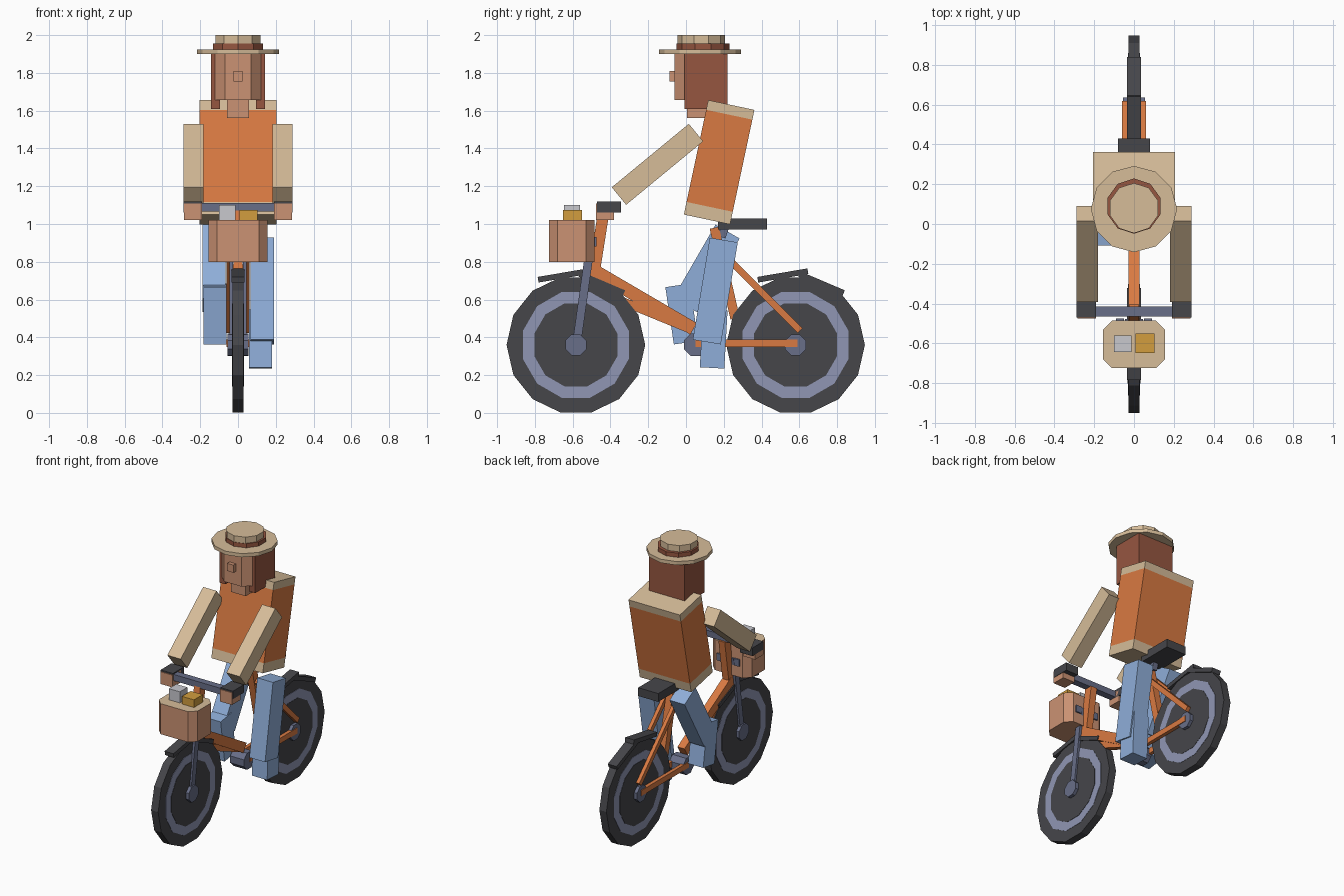
import bpy, bmesh
from math import atan2, pi
from mathutils import Matrix, Vector

default_cube = bpy.data.objects.get("Cube")
if default_cube:
    bpy.data.objects.remove(default_cube, do_unlink=True)


def material(name, r, g, b):
    """Flat material from 0-255 display values."""
    linear = [((c / 255 + 0.055) / 1.055) ** 2.4 for c in (r, g, b)] + [1]
    mat = bpy.data.materials.new(name)
    mat.use_nodes = True
    mat.diffuse_color = linear
    mat.node_tree.nodes["Principled BSDF"].inputs["Base Color"].default_value = linear
    return mat


orange = material("orange", 217, 122, 66)
tan = material("tan", 214, 188, 153)
skin = material("skin", 203, 146, 115)
brown = material("hair brown", 150, 86, 64)
denim = material("denim blue", 143, 174, 217)
steel = material("blue steel", 104, 110, 136)
rim_blue = material("rim lavender", 144, 150, 180)
rubber = material("rubber", 70, 70, 74)
silver = material("silver", 200, 200, 206)
yellow = material("yellow", 210, 158, 62)


def finish(name, bm, *mats):
    mesh = bpy.data.meshes.new(name)
    bm.to_mesh(mesh)
    bm.free()
    for mat in mats:
        mesh.materials.append(mat)
    obj = bpy.data.objects.new(name, mesh)
    bpy.context.collection.objects.link(obj)
    return obj


def cube_mesh(size, matrix):
    bm = bmesh.new()
    bmesh.ops.create_cube(bm, size=1, matrix=matrix @ Matrix.Diagonal((*size, 1)))
    return bm


def box(name, xs, ys, zs, mat, chamfer=0, top=None):
    """Box from ranges; optional chamfered upright edges and a different top colour."""
    spans = (xs, ys, zs)
    centre = Vector([(a + b) / 2 for a, b in spans])
    bm = cube_mesh([b - a for a, b in spans], Matrix.Translation(centre))
    if chamfer:
        upright = [e for e in bm.edges if abs(e.verts[0].co.z - e.verts[1].co.z) > 0.01]
        bmesh.ops.bevel(bm, geom=upright, offset=chamfer, segments=1, affect="EDGES")
    if top:
        bm.normal_update()
        for face in bm.faces:
            face.material_index = int(face.normal.z > 0.5)
        return finish(name, bm, mat, top)
    return finish(name, bm, mat)


def beam(name, x, width, start, end, depth, mat):
    """Bar between two (y, z) points."""
    a, b = Vector((x, *start)), Vector((x, *end))
    d = b - a
    matrix = Matrix.Translation((a + b) / 2) @ Matrix.Rotation(atan2(-d.y, d.z), 4, "X")
    return finish(name, cube_mesh((width, depth, d.length), matrix), mat)


def prism(name, centre, radius, sides, depth, mat, axis="X", flat=False):
    bm = bmesh.new()
    turn = Matrix.Rotation(pi / 2, 4, "Y") if axis == "X" else Matrix.Identity(4)
    spin = Matrix.Rotation(pi / sides if flat else 0, 4, "Z")
    bmesh.ops.create_cone(bm, cap_ends=True, segments=sides, radius1=radius, radius2=radius,
                          depth=depth, matrix=Matrix.Translation(centre) @ turn @ spin)
    return finish(name, bm, mat)


# Wheels
AXLE = 0.36
for end, y in (("front", -0.583), ("rear", 0.58)):
    hub = (0, y, AXLE)
    prism(end + "_tyre", hub, 0.367, 14, 0.056, rubber)
    prism(end + "_rim", hub, 0.29, 12, 0.06, rim_blue, flat=True)
    prism(end + "_wheel_disc", hub, 0.228, 12, 0.064, rubber, flat=True)
    prism(end + "_hub", hub, 0.06, 8, 0.11, steel, flat=True)
    # Mudguard: a leading and a trailing plate
    beam(end + "_mudguard_lead", 0, 0.07, (y - 0.2, 0.705), (y + 0.065, 0.75), 0.03, rubber)
    beam(end + "_mudguard_tail", 0, 0.07, (y + 0.02, 0.735), (y + 0.255, 0.635), 0.03, rubber)

# Frame
beam("main_tube", 0, 0.056, (-0.49, 0.755), (0.04, 0.445), 0.07, orange)
beam("lower_tube", 0, 0.045, (-0.36, 0.6), (0.03, 0.44), 0.045, orange)
beam("head_tube", 0, 0.05, (-0.49, 0.72), (-0.435, 1.07), 0.06, orange)
beam("seat_tube", 0, 0.05, (0.15, 0.98), (0.26, 0.5), 0.05, orange)
beam("seat_post", 0, 0.04, (0.19, 0.93), (0.21, 0.99), 0.04, steel)
prism("bottom_bracket", (0, 0.05, AXLE), 0.065, 8, 0.11, steel, flat=True)
for side, s in (("left", 1), ("right", -1)):
    beam(side + "_seat_stay", s * 0.047, 0.026, (0.15, 0.89), (0.605, 0.435), 0.035, orange)
    beam(side + "_chain_stay", s * 0.047, 0.026, (0.05, 0.368), (0.59, 0.368), 0.04, orange)
    beam(side + "_fork_blade", s * 0.036, 0.018, (-0.58, AXLE), (-0.5, 0.93), 0.045, steel)
    box(side + "_basket_bracket", sorted((s * 0.05, s * 0.09)), (-0.5, -0.475),
        (0.88, 0.93), steel)

# Saddle and handlebar
box("saddle", (-0.08, 0.08), (0.17, 0.43), (0.97, 1.03), rubber)
box("handlebar", (-0.2, 0.2), (-0.465, -0.415), (1.065, 1.11), steel)

# Basket and its load
box("basket", (-0.155, 0.155), (-0.725, -0.485), (0.8, 1.02), skin, chamfer=0.045, top=tan)
box("silver_parcel", (-0.1, -0.012), (-0.645, -0.56), (1.0, 1.1), silver)
box("yellow_parcel", (0.008, 0.104), (-0.65, -0.55), (1.0, 1.075), yellow)

# Torso: hem, shirt and shoulders along one leaning axis
hip, neck = Vector((0.111, 1.024)), Vector((0.24, 1.63))
hem_top, shirt_top = hip.lerp(neck, 0.11), hip.lerp(neck, 0.915)
for name, a, b, mat in (("shirt_hem", hip, hem_top, tan),
                        ("shirt", hem_top, shirt_top, orange),
                        ("shoulders", shirt_top, neck, tan)):
    beam(name, 0, 0.41, a, b, 0.25, mat)

# Arms, hands and grips
for side, s in (("left", 1), ("right", -1)):
    beam(side + "_arm", s * 0.235, 0.106, (0.053, 1.484), (-0.355, 1.148), 0.12, tan)
    box(side + "_grip", sorted((s * 0.19, s * 0.288)), (-0.47, -0.345), (1.06, 1.118), rubber)
    box(side + "_hand", sorted((s * 0.19, s * 0.285)), (-0.476, -0.38), (1.02, 1.108), skin)

# Legs: the left one stretched down, the right one raised
beam("left_thigh", 0.128, 0.125, (0.2, 0.915), (0.11, 0.375), 0.15, denim)
beam("left_shin", 0.12, 0.122, (0.155, 0.545), (0.138, 0.238), 0.13, denim)
beam("right_thigh", -0.127, 0.12, (0.22, 0.96), (-0.005, 0.57), 0.147, denim)
beam("right_shin", -0.122, 0.12, (-0.045, 0.675), (0, 0.372), 0.13, denim)

# Head
box("neck", (-0.058, 0.058), (0.005, 0.14), (1.56, 1.68), skin)
box("head", (-0.128, 0.128), (-0.06, 0.2), (1.657, 1.9), skin, chamfer=0.058)
box("nose", (-0.025, 0.025), (-0.087, -0.05), (1.755, 1.81), skin)
box("hair_back", (-0.143, 0.143), (0.13, 0.22), (1.61, 1.905), brown)
for side, s in (("left", 1), ("right", -1)):
    box(side + "_hair", sorted((s * 0.095, s * 0.143)), (-0.008, 0.14), (1.61, 1.905), brown)

# Hat
prism("hat_brim", (0, 0.075, 1.912), 0.217, 12, 0.026, tan, axis="Z")
prism("hat_band", (0, 0.09, 1.94), 0.139, 10, 0.03, brown, axis="Z")
prism("hat_crown", (0, 0.08, 1.965), 0.126, 10, 0.07, tan, axis="Z")
